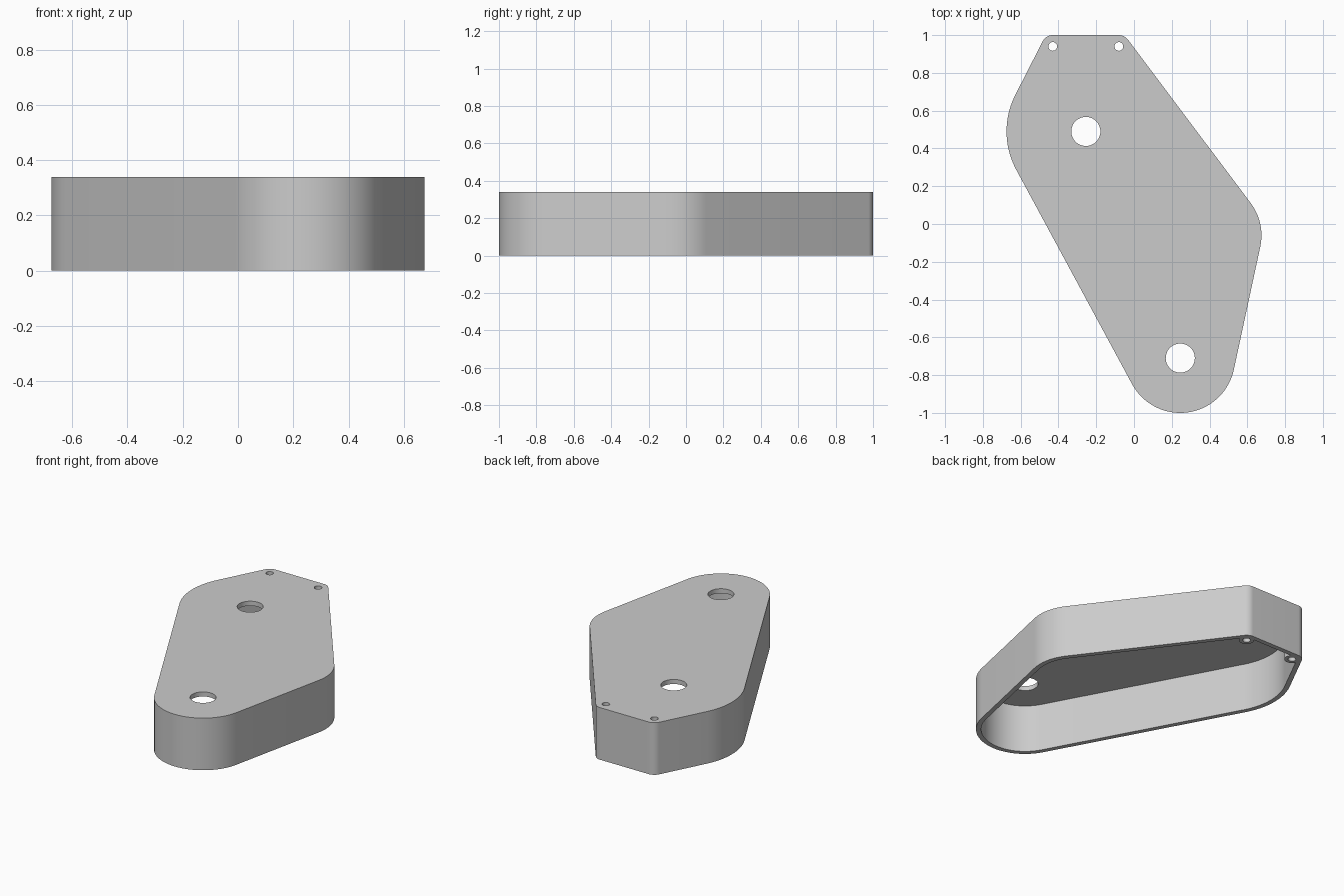
import bpy, bmesh
from math import acos, atan2, cos, sin, pi, hypot, radians

cube = bpy.data.objects.get("Cube")
if cube:
    bpy.data.objects.remove(cube, do_unlink=True)

HEIGHT, WALL = 0.34, 0.03
# Rounded corners of the outline, counter-clockwise: x, y, radius
CORNERS = [(0.245, -0.71, 0.29), (0.392, -0.06, 0.283), (-0.08, 0.94, 0.06),
           (-0.43, 0.94, 0.06), (-0.25, 0.49, 0.425)]
SHAFTS = [(0.245, -0.71), (-0.255, 0.49)]
SCREWS = [(-0.08, 0.94), (-0.43, 0.94)]


def outline(inset=0.0):
    """Arcs around each corner joined by their outer tangents."""
    normals = []
    for i, (x, y, r) in enumerate(CORNERS):
        x2, y2, r2 = CORNERS[(i + 1) % len(CORNERS)]
        dx, dy = x2 - x, y2 - y
        normals.append(atan2(dy, dx) - acos((r - r2) / hypot(dx, dy)))
    points = []
    for i, (x, y, r) in enumerate(CORNERS):
        start = normals[i - 1]
        sweep = (normals[i] - start) % (2 * pi)
        steps = max(6, int(sweep / radians(4)))
        for k in range(steps + 1):
            a = start + sweep * k / steps
            points.append((x + (r - inset) * cos(a), y + (r - inset) * sin(a)))
    return points


def circle(x, y, r, n=48):
    return [(x + r * cos(2 * pi * k / n), y + r * sin(2 * pi * k / n)) for k in range(n)]


def prism(name, points, z0, z1):
    bm = bmesh.new()
    face = bm.faces.new([bm.verts.new((x, y, z0)) for x, y in points])
    top = bmesh.ops.extrude_face_region(bm, geom=[face])["geom"]
    bmesh.ops.translate(bm, vec=(0, 0, z1 - z0),
                        verts=[v for v in top if isinstance(v, bmesh.types.BMVert)])
    bmesh.ops.recalc_face_normals(bm, faces=bm.faces)
    mesh = bpy.data.meshes.new(name)
    bm.to_mesh(mesh)
    bm.free()
    obj = bpy.data.objects.new(name, mesh)
    bpy.context.collection.objects.link(obj)
    return obj


def cut(target, cutter):
    """Subtract the cutter, apply the result and discard the cutter."""
    mod = target.modifiers.new("cut", 'BOOLEAN')
    mod.operation, mod.solver, mod.object = 'DIFFERENCE', 'EXACT', cutter
    graph = bpy.context.evaluated_depsgraph_get()
    mesh = bpy.data.meshes.new_from_object(target.evaluated_get(graph))
    target.modifiers.clear()
    target.data = mesh
    bpy.data.objects.remove(cutter, do_unlink=True)


# Cavity, open at the bottom, leaving the screw bosses standing
cavity = prism("cavity", outline(WALL), -0.1, HEIGHT - WALL)
for x, y in SCREWS:
    cut(cavity, prism("boss", circle(x, y, 0.045), -0.2, HEIGHT))

# Cover shell
cover = prism("cover_shell", outline(), 0, HEIGHT)
cut(cover, cavity)

# Shaft holes and screw holes
for x, y in SHAFTS:
    cut(cover, prism("shaft_hole", circle(x, y, 0.077), 0.2, HEIGHT + 0.1))
for x, y in SCREWS:
    cut(cover, prism("screw_hole", circle(x, y, 0.023, 32), -0.1, HEIGHT + 0.1))

# Plain grey finish
grey = bpy.data.materials.new("light grey")
grey.use_nodes = True
colour = (0.6, 0.6, 0.6, 1)
grey.diffuse_color = colour
grey.node_tree.nodes["Principled BSDF"].inputs["Base Color"].default_value = colour
cover.data.materials.clear()
cover.data.materials.append(grey)
for poly in cover.data.polygons:
    poly.material_index = 0

cover.data.name = "cover_shell"
bpy.ops.object.select_all(action='DESELECT')
cover.select_set(True)
bpy.context.view_layer.objects.active = cover
bpy.ops.object.shade_smooth_by_angle(angle=radians(30))
